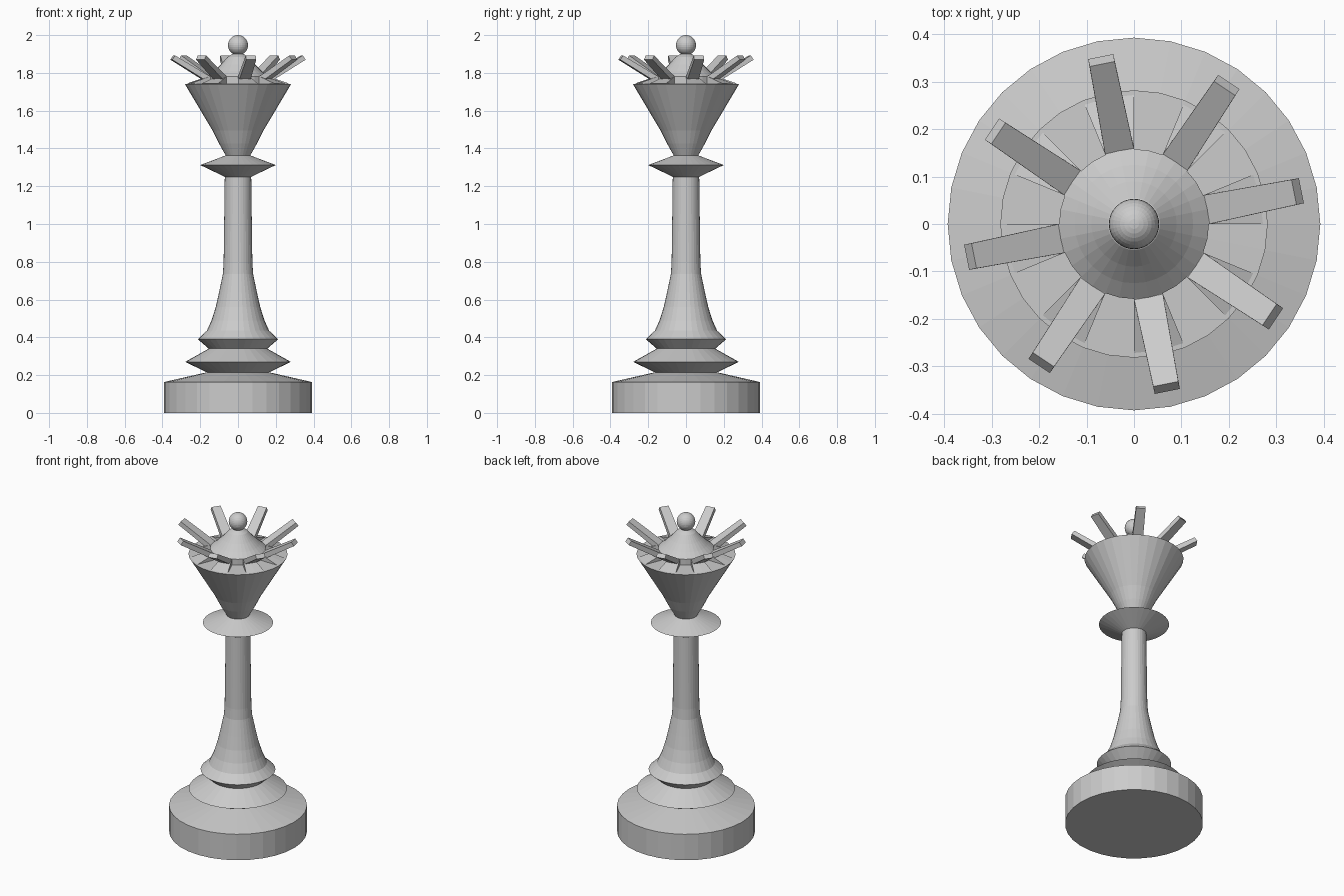
import bpy, bmesh, math
from mathutils import Vector

if "Cube" in bpy.data.objects:
    bpy.data.objects.remove(bpy.data.objects["Cube"])

SEG = 32
grey = bpy.data.materials.new("stone grey")
grey.diffuse_color = (0.6, 0.6, 0.6, 1)
grey.use_nodes = True
grey.node_tree.nodes["Principled BSDF"].inputs["Base Color"].default_value = grey.diffuse_color


def finish(name, bm):
    bmesh.ops.remove_doubles(bm, verts=bm.verts, dist=1e-5)
    bmesh.ops.recalc_face_normals(bm, faces=bm.faces)
    mesh = bpy.data.meshes.new(name)
    bm.to_mesh(mesh)
    bm.free()
    mesh.materials.append(grey)
    ob = bpy.data.objects.new(name, mesh)
    bpy.context.collection.objects.link(ob)
    return ob


def polar(r, z, a):
    return Vector((r * math.cos(a), r * math.sin(a), z))


def lathe(name, profile):
    """Turn a (radius, height) profile around z."""
    bm = bmesh.new()
    vs = [bm.verts.new((r, 0, z)) for r, z in profile]
    es = [bm.edges.new(p) for p in zip(vs, vs[1:])]
    bmesh.ops.spin(bm, geom=vs + es, cent=(0, 0, 0), axis=(0, 0, 1),
                   angle=2 * math.pi, steps=SEG, use_merge=False)
    return finish(name, bm)


def solid(bm, bottom, top):
    """Close two matching rings of corners into a solid."""
    b = [bm.verts.new(p) for p in bottom]
    t = [bm.verts.new(p) for p in top]
    n = len(b)
    bm.faces.new(b[::-1])
    bm.faces.new(t)
    for i in range(n):
        j = (i + 1) % n
        bm.faces.new((b[i], b[j], t[j], t[i]))


# Turned body, from the base to the crown dome
lathe("body", [
    (0, 0), (0.393, 0), (0.393, 0.163), (0.165, 0.215),      # base
    (0.28, 0.27), (0.155, 0.34), (0.213, 0.39),              # lower rings
    (0.165, 0.435), (0.14, 0.49), (0.118, 0.56), (0.1, 0.64),
    (0.08, 0.735), (0.076, 0.80), (0.07, 1.25),              # stem
    (0.2, 1.312), (0.065, 1.363),                            # collar
    (0.1, 1.425), (0.135, 1.495), (0.282, 1.742),            # cup
    (0.158, 1.745), (0.158, 1.782),                          # cup floor
    (0.125, 1.81), (0.09, 1.845), (0.055, 1.885),
    (0.03, 1.9), (0, 1.905)])                                # dome

# Eight crown points, each rising from a sloped wedge on the cup floor
wedges, points = bmesh.new(), bmesh.new()
for k in range(8):
    a0 = k * math.pi / 4
    angles = [a0 + i * math.pi / 16 for i in range(3)]
    outer = [polar(0.272, 1.744, a) for a in angles]
    low = [polar(0.157, 1.744, a) for a in angles]
    high = [polar(0.158, 1.782, a) for a in angles]
    ov, lv, hv = ([wedges.verts.new(p) for p in row] for row in (outer, low, high))
    for i in (0, 1):
        wedges.faces.new((hv[i], ov[i], ov[i + 1], hv[i + 1]))
        wedges.faces.new((lv[i], hv[i], hv[i + 1], lv[i + 1]))
        wedges.faces.new((lv[i], lv[i + 1], ov[i + 1], ov[i]))
    wedges.faces.new((lv[0], ov[0], hv[0]))
    wedges.faces.new((lv[2], hv[2], ov[2]))

    mid = angles[1]
    out = polar(1, 0, mid)
    side = Vector((-out.y, out.x, 0))

    def corners(r_top, z_top, r_low, z_low, w):
        return [out * r + side * s * w + Vector((0, 0, z)) for r, z, s in
                ((r_top, z_top, -1), (r_low, z_low, -1), (r_low, z_low, 1), (r_top, z_top, 1))]
    solid(points, corners(0.154, 1.78, 0.168, 1.752, 0.031),
          corners(0.344, 1.892, 0.36, 1.87, 0.027))
finish("crown_wedges", wedges)
finish("crown_points", points)

# Finial ball
bm = bmesh.new()
bmesh.ops.create_uvsphere(bm, u_segments=32, v_segments=16, radius=0.053)
bmesh.ops.translate(bm, verts=bm.verts, vec=(0, 0, 1.947))
finish("finial_ball", bm)
